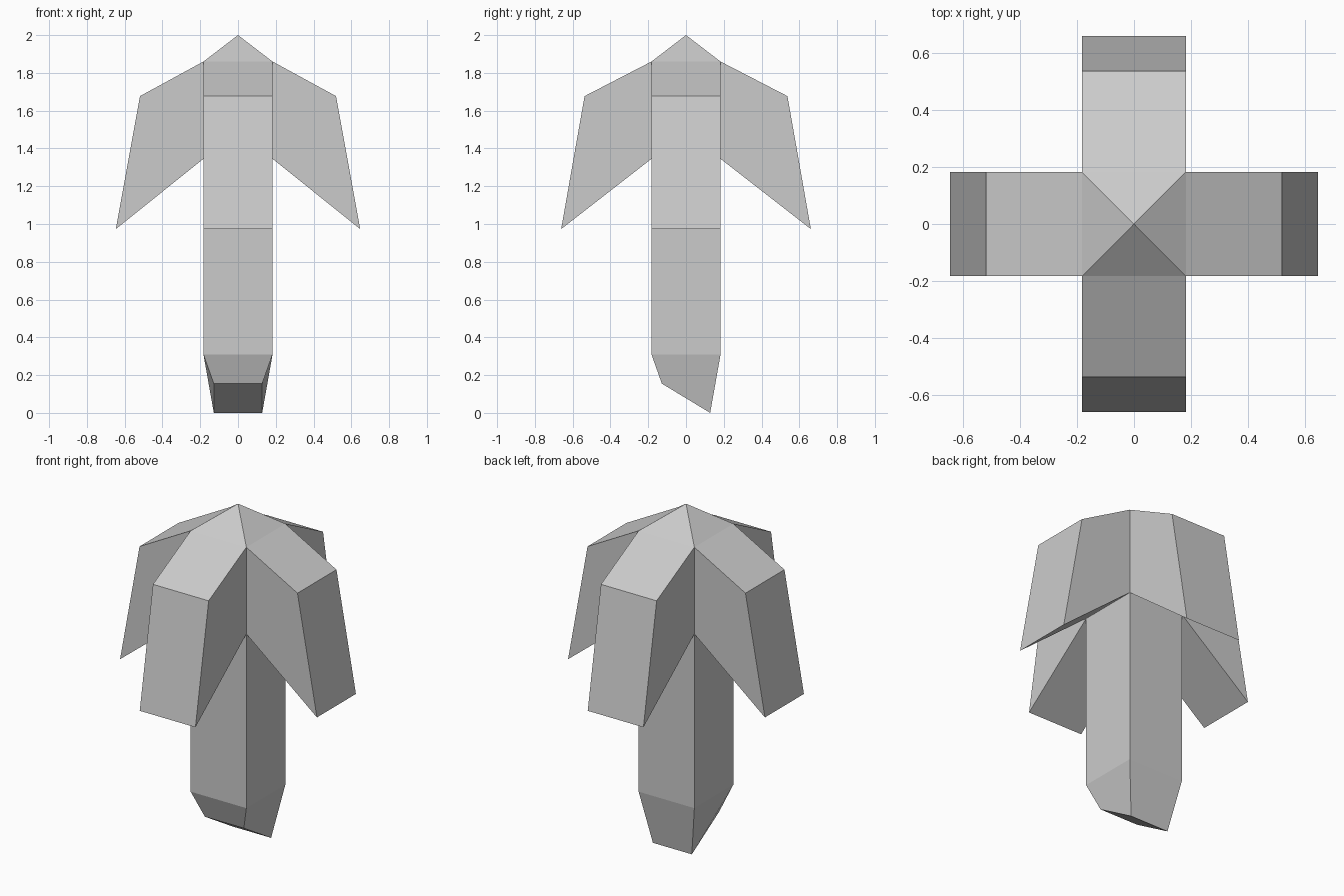
import bpy
from math import pi
from mathutils import Matrix, Vector

if "Cube" in bpy.data.objects:
    bpy.data.objects.remove(bpy.data.objects["Cube"])

W = 0.183          # half width of the square trunk and of each frond
CAP, JOIN = 1.86, 1.345


def add_object(name, verts, faces):
    mesh = bpy.data.meshes.new(name)
    mesh.from_pydata([tuple(v) for v in verts], [], faces)
    mesh.update()
    obj = bpy.data.objects.new(name, mesh)
    bpy.context.collection.objects.link(obj)
    return obj


def square(half, z_front, z_back):
    return [(-half, -half, z_front), (half, -half, z_front),
            (half, half, z_back), (-half, half, z_back)]


# Trunk: square column tapering to a slanted foot, open where the fronds join
rings = [square(0.128, 0.155, 0.0), square(W, 0.31, 0.31), square(W, JOIN, JOIN)]
verts = [v for ring in rings for v in ring]
faces = [(3, 2, 1, 0)]
for r in range(len(rings) - 1):
    for i in range(4):
        j = (i + 1) % 4
        faces.append((4 * r + i, 4 * r + j, 4 * r + 4 + j, 4 * r + 4 + i))
add_object("trunk", verts, faces)

# Crown: low pyramid over the trunk
add_object("crown", square(W, CAP, CAP) + [(0, 0, 2)],
           [(i, (i + 1) % 4, 4) for i in range(4)])

# Fronds: drooping wedges on the four sides, open on the inside


def frond(name, turn, knee, tip):
    profile = [(W, CAP), (knee, 1.677), (tip, 0.973), (W, JOIN)]
    rot = Matrix.Rotation(turn * pi / 2, 3, 'Z')
    verts = [rot @ Vector((r, y, z)) for y in (-W, W) for r, z in profile]
    faces = [(i, i + 1, i + 5, i + 4) for i in range(3)]
    faces += [(3, 2, 1, 0), (4, 5, 6, 7)]
    add_object(name, verts, faces)


for turn, side in enumerate(("right", "back", "left", "front")):
    knee, tip = (0.537, 0.661) if turn % 2 else (0.519, 0.647)
    frond("frond_" + side, turn, knee, tip)
